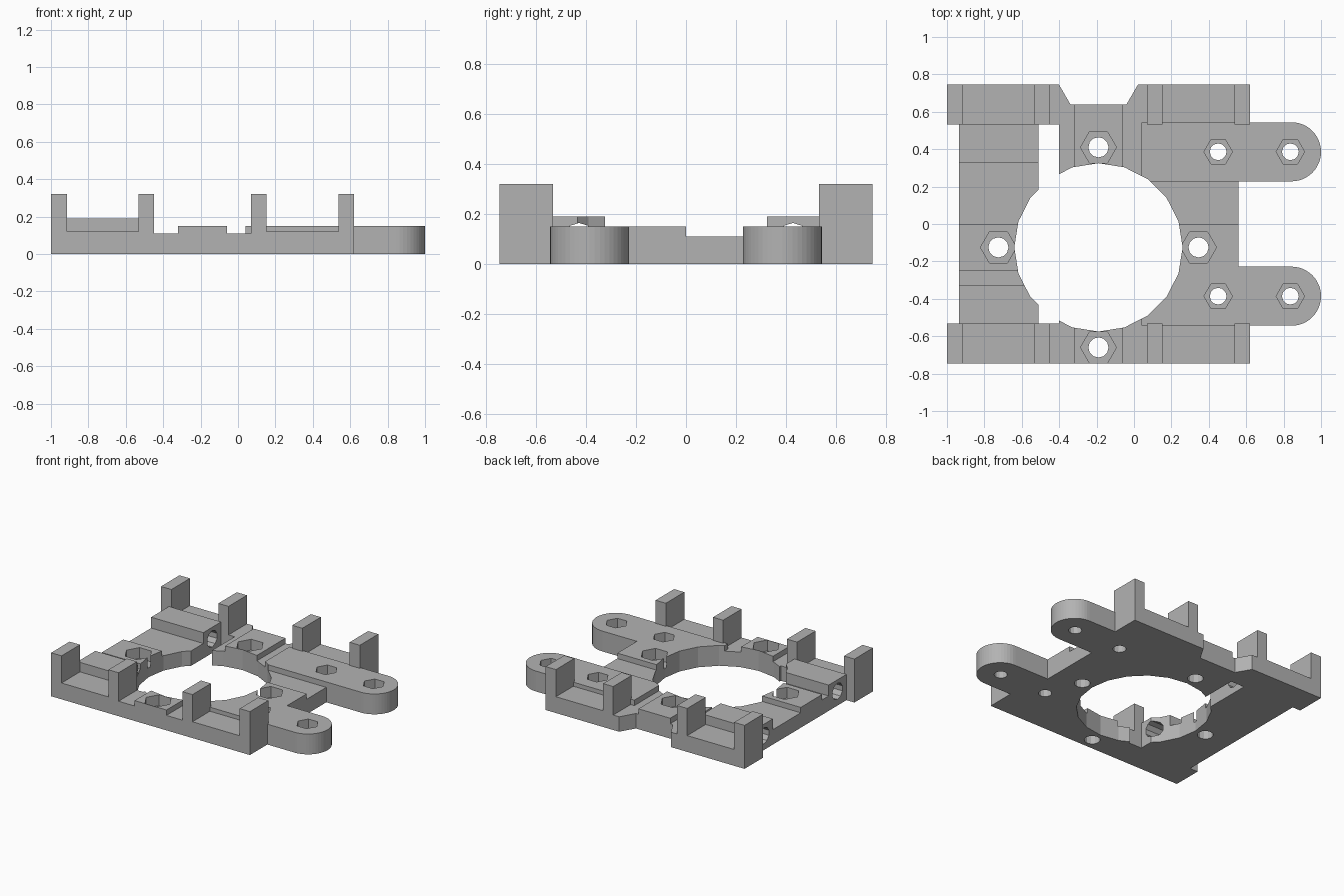
import bpy, bmesh
from math import cos, sin, pi

cube = bpy.data.objects.get("Cube")
if cube:
    bpy.data.objects.remove(cube, do_unlink=True)

grey = bpy.data.materials.new("plain grey")
grey.use_nodes = True
grey.diffuse_color = (0.45, 0.45, 0.45, 1)
grey.node_tree.nodes["Principled BSDF"].inputs["Base Color"].default_value = grey.diffuse_color

PLATE, PAD, SHELF, BLOCK, POST = 0.11, 0.15, 0.12, 0.19, 0.32
RAIL_IN, RAIL_OUT = 0.532, 0.747
ARM_Y, ARM_R, ARM_X = 0.386, 0.158, 0.842
HOLE_X, HOLE_Y, HOLE_R = -0.19, -0.125, 0.45


def prism(name, points, z0, z1, along_x=False):
    """Extrude a flat outline along z, or along x when the outline is (y, z)."""
    bm = bmesh.new()
    place = (lambda a, b, c: (c, a, b)) if along_x else (lambda a, b, c: (a, b, c))
    face = bm.faces.new([bm.verts.new(place(a, b, z0)) for a, b in points])
    grown = bmesh.ops.extrude_face_region(bm, geom=[face])["geom"]
    step = place(0, 0, z1 - z0)
    bmesh.ops.translate(bm, vec=step, verts=[v for v in grown if isinstance(v, bmesh.types.BMVert)])
    bmesh.ops.recalc_face_normals(bm, faces=bm.faces)
    mesh = bpy.data.meshes.new(name)
    bm.to_mesh(mesh)
    bm.free()
    mesh.materials.append(grey)
    obj = bpy.data.objects.new(name, mesh)
    bpy.context.scene.collection.objects.link(obj)
    return obj


def box(name, x0, x1, y0, y1, top):
    return prism(name, [(x0, y0), (x1, y0), (x1, y1), (x0, y1)], 0, top)


def ring(x, y, r, sides, turn=0.0):
    return [(x + r * cos(turn + 2 * pi * i / sides), y + r * sin(turn + 2 * pi * i / sides))
            for i in range(sides)]


def combine(target, tools, operation):
    """Apply each tool to the target and discard the tool."""
    for tool in tools:
        mod = target.modifiers.new("join", "BOOLEAN")
        mod.operation, mod.solver, mod.object = operation, "EXACT", tool
        bpy.context.view_layer.update()
        graph = bpy.context.evaluated_depsgraph_get()
        result = bpy.data.meshes.new_from_object(target.evaluated_get(graph))
        target.modifiers.clear()
        target.data = result
        bpy.data.objects.remove(tool, do_unlink=True)


# Base plate and the raised parts on it
plate = box("mount_plate", -0.935, 0.56, -0.6, 0.6, PLATE)
solids = [
    box("centre_pad", -0.32, -0.06, -RAIL_OUT, RAIL_OUT, PAD),
    box("left_nut_pad", -0.935, -0.55, -0.25, 0, PAD),
    box("right_nut_pad", 0.04, 0.56, -0.5, 0, PAD),
]
for side in (-1, 1):
    def strip(name, x0, x1, y0, y1, top):
        return box(name, x0, x1, min(side * y0, side * y1), max(side * y0, side * y1), top)

    # Rail with two shelves and four upright posts
    solids.append(strip("rail", -1, 0.62, RAIL_IN, RAIL_OUT, PLATE))
    for x0, x1 in ((-0.95, -0.5), (0.11, 0.58)):
        solids.append(strip("shelf", x0, x1, RAIL_IN, RAIL_OUT, SHELF))
    for x0, x1 in ((-1, -0.915), (-0.533, -0.45), (0.07, 0.152), (0.537, 0.62)):
        solids.append(strip("post", x0, x1, RAIL_IN, RAIL_OUT, POST))
    # Rod block and round-ended arm
    solids.append(strip("rod_block", -0.935, -0.51, 0.325, RAIL_IN, BLOCK))
    y = side * ARM_Y
    tip = [(ARM_X + ARM_R * sin(pi * i / 24), y - ARM_R * cos(pi * i / 24)) for i in range(25)]
    solids.append(prism("arm", [(0.04, y - ARM_R)] + tip + [(0.04, y + ARM_R)], 0, PAD))
combine(plate, solids, "UNION")

# Large opening, slot beside the rod blocks, and the rear notch
cutters = [
    prism("opening", ring(HOLE_X, HOLE_Y, HOLE_R, 20), -0.1, 0.5),
    prism("slot", [(-0.51, -RAIL_IN), (-0.4, -RAIL_IN), (-0.4, RAIL_IN), (-0.51, RAIL_IN)], -0.1, 0.5),
    prism("notch", [(-0.34, 0.64), (-0.04, 0.64), (0.022, 0.747), (0.022, 0.8),
                    (-0.402, 0.8), (-0.402, 0.747)], -0.1, 0.5),
]

# Rod bores through the blocks
for side in (-1, 1):
    cutters.append(prism("rod_bore", ring(side * 0.428, 0.105, 0.06, 10, pi / 2), -1.1, -0.45, True))

# Screw holes with hexagonal nut recesses
reach = 0.535
screws = [(HOLE_X + dx * reach, HOLE_Y + dy * reach, 0.096, 0.054)
          for dx, dy in ((1, 0), (-1, 0), (0, 1), (0, -1))]
screws += [(x, s * ARM_Y, 0.076, 0.045) for x in (0.45, 0.836) for s in (-1, 1)]
for x, y, nut, bolt in screws:
    cutters.append(prism("nut_recess", ring(x, y, nut, 6), 0.07, 0.5))
    cutters.append(prism("screw_hole", ring(x, y, bolt, 12), -0.1, 0.5))
combine(plate, cutters, "DIFFERENCE")

# Merge the coplanar faces left by the joins
bm = bmesh.new()
bm.from_mesh(plate.data)
bmesh.ops.remove_doubles(bm, verts=bm.verts, dist=0.0001)
bmesh.ops.dissolve_limit(bm, angle_limit=0.01, verts=bm.verts, edges=bm.edges)
bm.to_mesh(plate.data)
bm.free()
plate.data.name = "mount_plate"
